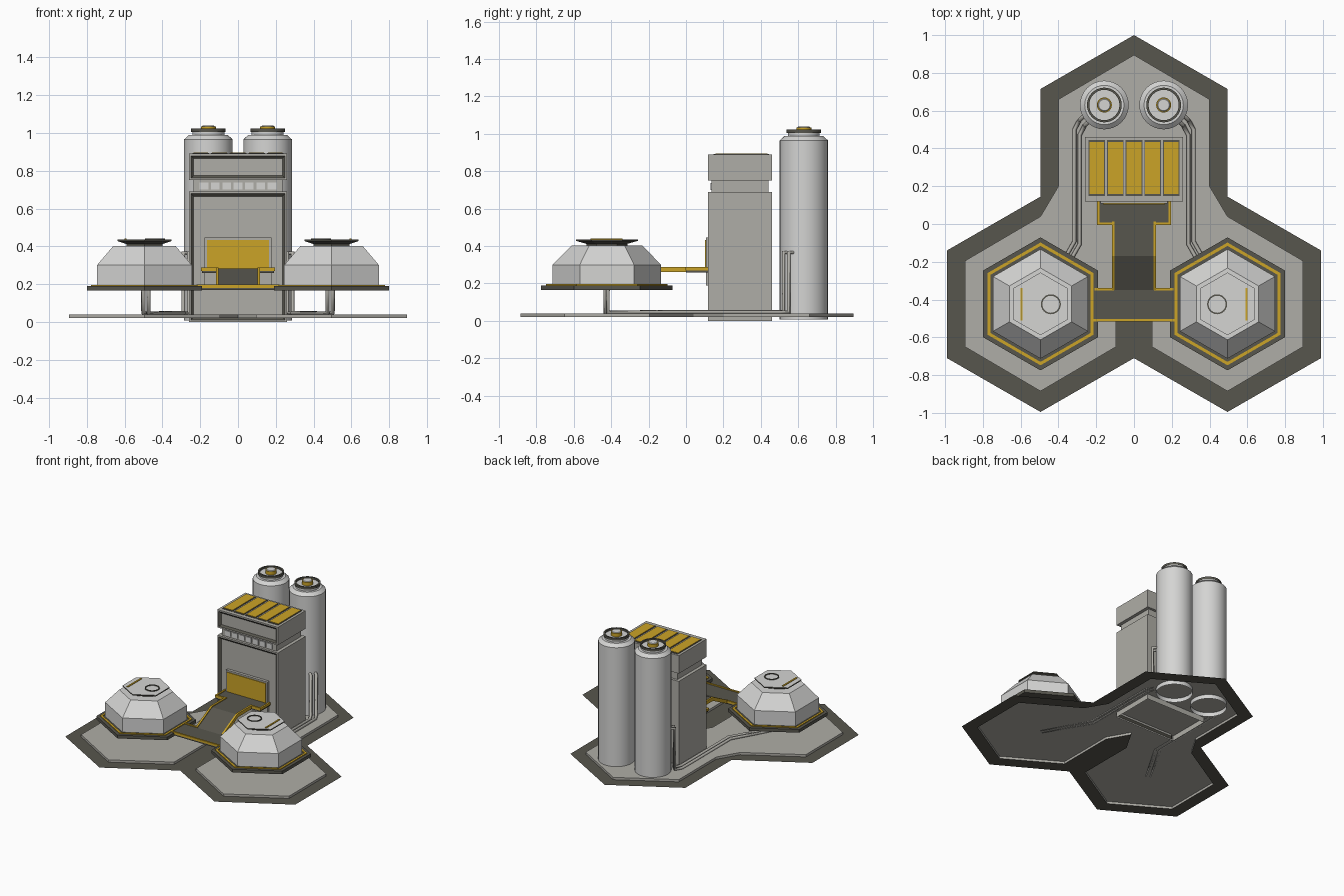
import bpy, bmesh
from math import pi, cos, sin
from mathutils import Vector

if "Cube" in bpy.data.objects:
    bpy.data.objects.remove(bpy.data.objects["Cube"])


def material(name, rgb):
    m = bpy.data.materials.new(name)
    m.use_nodes = True
    m.diffuse_color = (*rgb, 1)
    m.node_tree.nodes["Principled BSDF"].inputs["Base Color"].default_value = (*rgb, 1)
    return m


WHITE = material("pale_grey", (0.66, 0.66, 0.65))
STONE = material("concrete", (0.43, 0.42, 0.385))
DARK = material("dark_grey", (0.095, 0.092, 0.075))
GOLD = material("gold", (0.6, 0.37, 0.02))


def finish(name, bm, mats, smooth=False, recalc=True):
    if recalc:
        bmesh.ops.recalc_face_normals(bm, faces=bm.faces)
    me = bpy.data.meshes.new(name)
    bm.to_mesh(me)
    bm.free()
    for m in mats:
        me.materials.append(m)
    ob = bpy.data.objects.new(name, me)
    bpy.context.collection.objects.link(ob)
    if smooth:
        bpy.ops.object.select_all(action='DESELECT')
        ob.select_set(True)
        bpy.context.view_layer.objects.active = ob
        bpy.ops.object.shade_smooth_by_angle()
    return ob


def prism_mesh(pts, vec):
    bm = bmesh.new()
    face = bm.faces.new([bm.verts.new(p) for p in pts])
    new = bmesh.ops.extrude_face_region(bm, geom=[face])["geom"]
    bmesh.ops.translate(bm, vec=vec, verts=[v for v in new if isinstance(v, bmesh.types.BMVert)])
    bmesh.ops.recalc_face_normals(bm, faces=bm.faces)
    return bm


def box_mesh(x, y, z):
    pts = [(x[0], y[0], z[0]), (x[1], y[0], z[0]), (x[1], y[1], z[0]), (x[0], y[1], z[0])]
    return prism_mesh(pts, (0, 0, z[1] - z[0]))


def box(name, x, y, z, mat):
    return finish(name, box_mesh(x, y, z), [mat])


def lathe(name, centre, profile, mats, sides=6, caps=(False, True), smooth=False):
    """Turn (radius, height) pairs about z; one material per band, the last for the top."""
    bm = bmesh.new()
    rings = []
    for r, z in profile:
        angles = [pi / 2 + 2 * pi * i / sides for i in range(sides)]
        rings.append([bm.verts.new((centre[0] + r * cos(a), centre[1] + r * sin(a), z)) for a in angles])
    slots = list(dict.fromkeys(mats))
    for k, (lo, hi) in enumerate(zip(rings, rings[1:])):
        for i in range(sides):
            j = (i + 1) % sides
            bm.faces.new((lo[i], lo[j], hi[j], hi[i])).material_index = slots.index(mats[min(k, len(mats) - 1)])
    if caps[0]:
        bm.faces.new(rings[0][::-1])
    if caps[1]:
        bm.faces.new(rings[-1]).material_index = slots.index(mats[-1])
    return finish(name, bm, slots, smooth, recalc=False)


# Ground slab: flat dark border round a raised three-lobed floor
outer = [(0, 1), (.495, .715), (.495, .145), (.99, -.14), (.99, -.71), (.495, -.995), (0, -.71)]
inner = [(0, .895), (.4, .66), (.4, .2), (.495, .04), (.895, -.195), (.895, -.65),
         (.495, -.885), (.095, -.65), (.095, -.195), (0, -.03)]
LOW, FLOOR = 0.022, 0.04
bm = bmesh.new()
for s in (1, -1):
    def ring(points, z):
        return [bm.verts.new((s * x, y, z)) for x, y in points]
    rim, foot, top = ring(outer, LOW), ring(inner, LOW), ring(inner, FLOOR)
    faces = [bm.faces.new(rim + foot[::-1]), bm.faces.new(top)]
    faces[0].material_index = 1
    for i in range(len(inner) - 1):
        faces.append(bm.faces.new((foot[i], foot[i + 1], top[i + 1], top[i])))
    for f in faces[:2]:
        f.normal_update()
        if f.normal.z < 0:
            f.normal_flip()
bmesh.ops.remove_doubles(bm, verts=bm.verts, dist=1e-4)
finish("ground_slab", bm, [STONE, DARK])


# Tower blocks with a recessed, dark-edged front panel
def panelled_block(name, x, y, z, open_bottom=False):
    bm = box_mesh(x, y, z)
    bm.faces.ensure_lookup_table()
    front = [f for f in bm.faces if f.normal.y < -0.9]
    if open_bottom:
        bmesh.ops.delete(bm, geom=[f for f in bm.faces if f.normal.z < -0.9], context='FACES')
    bmesh.ops.inset_individual(bm, faces=front, thickness=0.016)
    edge = bmesh.ops.inset_individual(bm, faces=front, thickness=0.02, depth=-0.012)["faces"]
    for f in edge:
        f.material_index = 1
    return finish(name, bm, [STONE, DARK], recalc=False)


panelled_block("tower_body", (-.26, .26), (.118, .46), (0, .69), True)
box("tower_neck", (-.235, .235), (.137, .44), (.68, .76), STONE)
panelled_block("tower_head", (-.26, .26), (.118, .46), (.75, .89))
for i in range(7):
    x = (i - 3) * 0.06
    box(f"neck_window_{i}", (x - .023, x + .023), (.130, .138), (.70, .738), WHITE)
for i in range(5):
    x = (i - 2) * 0.0985
    box(f"roof_panel_edge_{i}", (x - .044, x + .044), (.148, .445), (.888, .893), DARK)
    box(f"roof_panel_{i}", (x - .039, x + .039), (.158, .435), (.89, .896), GOLD)
box("door_frame", (-.178, .178), (.108, .135), (.19, .446), STONE)
box("door", (-.165, .165), (.102, .11), (.26, .433), GOLD)

# Storage tanks behind the tower
for s, side in ((1, "left"), (-1, "right")):
    c = (s * .157, .63)
    lathe(f"{side}_tank", c, [(.129, .008), (.129, .965), (.104, .988), (.085, .988), (.085, 1.008)],
          [WHITE], 32, smooth=True)
    lathe(f"{side}_tank_collar", c, [(.092, 1.004), (.092, 1.022), (.08, 1.022), (.08, 1.008)],
          [DARK], 32, (False, False), True)
    lathe(f"{side}_tank_valve", c, [(.04, 1.0), (.04, 1.034), (.034, 1.034), (.03, 1.038)],
          [GOLD, GOLD, WHITE, WHITE], 24, smooth=True)

# Domes on hexagonal platforms
for s, side in ((1, "left"), (-1, "right")):
    c = (s * .495, -.423)
    lathe(f"{side}_platform", c, [(.352, .165), (.352, .19)], [DARK], caps=(True, True))
    lathe(f"{side}_platform_trim", c, [(.325, .189), (.325, .196), (.307, .196), (.307, .189)],
          [GOLD], caps=(False, False))
    lathe(f"{side}_dome", c, [(.29, .189), (.29, .30), (.19, .402)], [WHITE])
    lathe(f"{side}_dome_cap", c, [(.11, .40), (.11, .412), (.166, .428), (.166, .436)],
          [DARK, DARK, DARK, WHITE])
    lathe(f"{side}_dome_hatch", (s * .44, -.425),
          [(.053, .435), (.053, .441), (.045, .441), (.045, .435)], [DARK], 24, (False, False), True)
    x = s * .595
    box(f"{side}_dome_light", (x - .006, x + .006), (-.51, -.34), (.434, .441), GOLD)

# Bridge between the platforms, ramp and landing to the door
box("bridge", (-.225, .225), (-.51, -.345), (.168, .19), DARK)
box("bridge_front_trim", (-.22, .22), (-.515, -.502), (.18, .197), GOLD)
box("landing", (-.19, .19), (0, .12), (.26, .282), DARK)
slope = [(-.35, .19), (-.17, .282), (.12, .282), (.12, .262), (-.165, .262), (-.35, .168)]
finish("ramp", prism_mesh([(-.105, y, z) for y, z in slope], (.21, 0, 0)), [DARK])
edge = [(-.35, .197), (-.17, .289), (.012, .289), (.012, .262), (-.165, .262), (-.35, .168)]
for s, side in ((1, "left"), (-1, "right")):
    finish(f"{side}_ramp_trim", prism_mesh([(s * .103, y, z) for y, z in edge], (s * .014, 0, 0)), [GOLD])
    spans = {"bridge_back_trim": ((.105, .21), (-.352, -.339), (.18, .197)),
             "landing_front_trim": ((.105, .196), (-.004, .009), (.27, .289)),
             "landing_side_trim": ((.183, .196), (0, .118), (.27, .289))}
    for part, (x, y, z) in spans.items():
        box(f"{side}_{part}", sorted((s * x[0], s * x[1])), y, z, GOLD)

# Twin pipes from each tank to the platform on its side
for s, side in ((1, "left"), (-1, "right")):
    for d in (-.014, .014):
        path = [(.235 + d, .575 + d, .365), (.275 + d, .535 + d, .365), (.275 + d, .535 + d, .047),
                (.302 + d, .485 + d, .047), (.302 + d, -.1 + d * .5, .047),
                (.487 + d, -.425 + d * .5, .047), (.487 + d, -.425 + d * .5, .17)]
        cu = bpy.data.curves.new(f"{side}_pipe", 'CURVE')
        cu.dimensions = '3D'
        cu.bevel_depth = 0.0115
        cu.bevel_resolution = 1
        cu.use_fill_caps = True
        sp = cu.splines.new('POLY')
        sp.points.add(len(path) - 1)
        for p, (x, y, z) in zip(sp.points, path):
            p.co = (s * x, y, z, 1)
        cu.materials.append(STONE)
        bpy.context.collection.objects.link(bpy.data.objects.new(f"{side}_pipe", cu))
